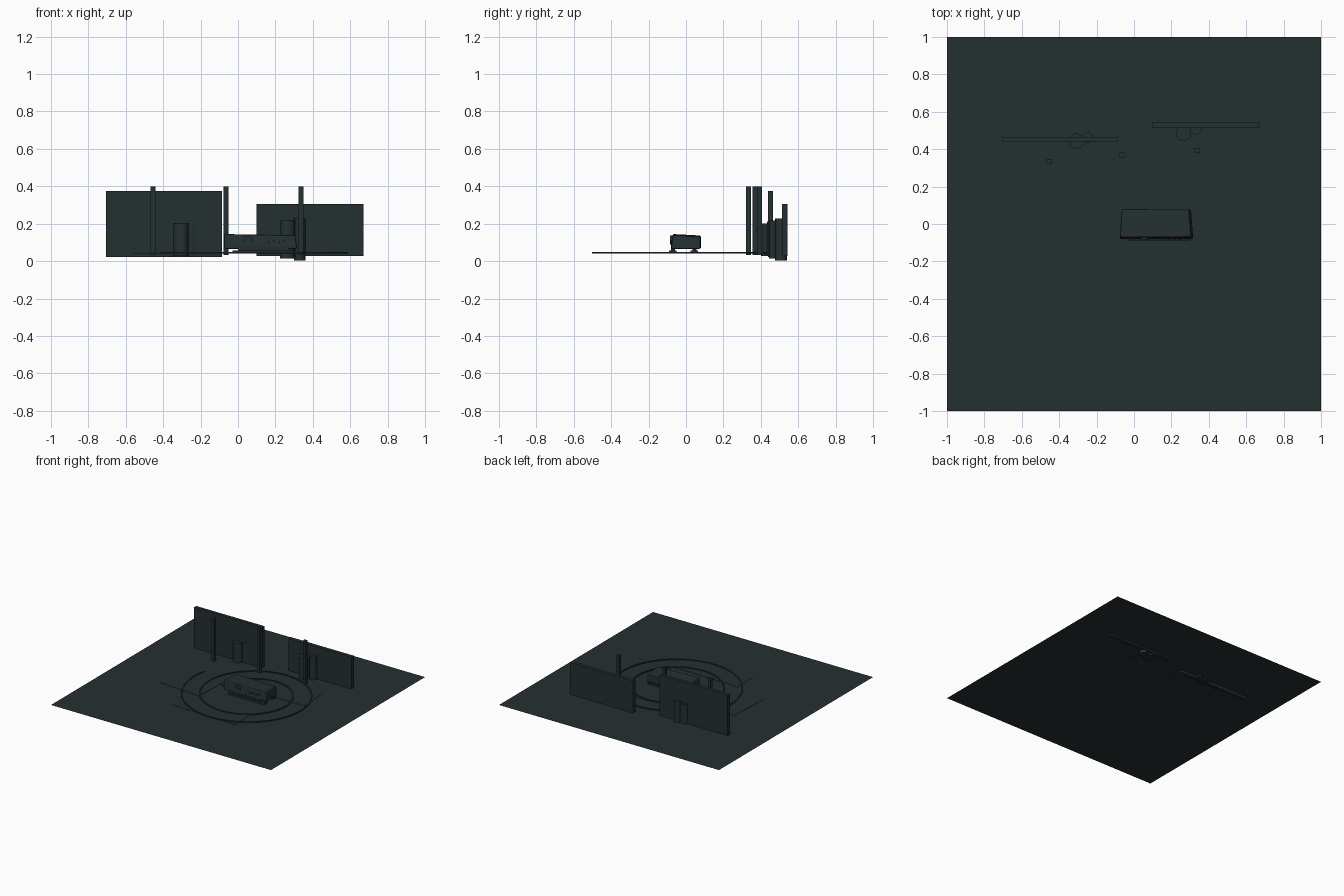
import bpy, bmesh, math
from mathutils import Vector

if "Cube" in bpy.data.objects:
    bpy.data.objects.remove(bpy.data.objects["Cube"])

GROUND = 0.042
dark = bpy.data.materials.new("dark slate")
dark.use_nodes = True
colour = (0.0185, 0.029, 0.030, 1)
dark.diffuse_color = colour
dark.node_tree.nodes["Principled BSDF"].inputs["Base Color"].default_value = colour


def add(name, bm):
    mesh = bpy.data.meshes.new(name)
    bmesh.ops.recalc_face_normals(bm, faces=bm.faces)
    bm.to_mesh(mesh)
    bm.free()
    mesh.materials.append(dark)
    obj = bpy.data.objects.new(name, mesh)
    bpy.context.collection.objects.link(obj)
    return obj


def box(name, low, high):
    low, high = Vector(low), Vector(high)
    bm = bmesh.new()
    bmesh.ops.create_cube(bm, size=1)
    for v in bm.verts:
        v.co = (low + high) / 2 + v.co * (high - low)
    return add(name, bm)


def cylinder(name, x, y, radius, low, high, sides=20):
    bm = bmesh.new()
    bmesh.ops.create_cone(bm, cap_ends=True, segments=sides, radius1=radius,
                          radius2=radius, depth=high - low)
    bmesh.ops.translate(bm, verts=bm.verts, vec=(x, y, (low + high) / 2))
    for f in bm.faces:
        f.smooth = len(f.verts) == 4
    for e in bm.edges:
        e.smooth = all(f.smooth for f in e.link_faces)
    return add(name, bm)


def slab(name, corners, low, high):
    """Flat plate with the given plan outline."""
    bm = bmesh.new()
    face = bm.faces.new([bm.verts.new((x, y, low)) for x, y in corners])
    top = bmesh.ops.extrude_face_region(bm, geom=[face])["geom"]
    verts = [g for g in top if isinstance(g, bmesh.types.BMVert)]
    bmesh.ops.translate(bm, verts=verts, vec=(0, 0, high - low))
    return add(name, bm)


# Ground sheet
bm = bmesh.new()
bmesh.ops.create_grid(bm, x_segments=8, y_segments=8, size=1)
bmesh.ops.translate(bm, verts=bm.verts, vec=(0, 0, GROUND))
add("ground", bm)

# Thin paving plates lying on the ground
slab("paving_left", [(-0.56, -0.21), (-0.19, -0.24), (-0.17, 0.12), (-0.545, 0.145)],
     GROUND, GROUND + 0.002)
slab("paving_back", [(0.07, 0.05), (0.56, 0.07), (0.54, 0.315), (0.06, 0.295)],
     GROUND, GROUND + 0.002)
slab("paving_front", [(-0.27, -0.48), (0.32, -0.5), (0.32, -0.29), (-0.28, -0.28)],
     GROUND, GROUND + 0.002)

# Broken walls, round stubs and square posts
box("wall_right", (-0.705, 0.438, 0.022), (-0.085, 0.465, 0.375))
box("wall_left", (0.10, 0.513, 0.028), (0.672, 0.543, 0.305))
for i, (x, y, r, low, high) in enumerate([
        (-0.305, 0.443, 0.041, 0.028, 0.202), (-0.25, 0.463, 0.03, 0.03, 0.212),
        (0.265, 0.485, 0.041, 0.014, 0.217), (0.33, 0.508, 0.031, 0.004, 0.228)]):
    cylinder(f"stub_{i + 1}", x, y, r, low, high)
for i, (x, y) in enumerate([(-0.455, 0.335), (-0.065, 0.368), (0.336, 0.393)]):
    box(f"post_{i + 1}", (x - 0.013, y - 0.013, 0.032), (x + 0.013, y + 0.013, 0.398))

# Spiral track on the ground
bm = bmesh.new()
previous = None
steps = 170
for i in range(steps + 1):
    angle = math.radians(166 + i * 734 / steps)
    radius = 0.532 - 0.137 * (angle - math.pi) / math.tau
    ring = []
    for dr, z in ((-0.005, GROUND), (0.005, GROUND), (0.005, 0.049), (-0.005, 0.049)):
        ring.append(bm.verts.new((0.12 + (radius + dr) * math.cos(angle),
                                  (radius + dr) * math.sin(angle), z)))
    if previous:
        for k in range(4):
            n = (k + 1) % 4
            bm.faces.new((previous[k], previous[n], ring[n], ring[k]))
    else:
        bm.faces.new(ring)
    previous = ring
bm.faces.new(previous)
add("spiral_track", bm)

# Tilted long body in the middle
hull = slab("hull", [(-0.075, -0.082), (0.318, -0.08), (0.306, 0.077), (-0.066, 0.08)],
            0.066, 0.145)
for v in hull.data.vertices:
    if v.co.z > 0.1:
        v.co.z -= 0.008 * (v.co.y > 0) + 0.006 * (v.co.x > 0.1)
        v.co.y += 0.01 * (v.co.y < 0)
        v.co.x -= 0.012 * (v.co.x > 0.1)
bevel = hull.modifiers.new("Bevel", "BEVEL")
bevel.width = 0.008
bevel.segments = 2

# Skids under the body
for side, y in (("front", -0.07), ("back", 0.045)):
    box(f"skid_{side}", (-0.03, y - 0.02, GROUND), (0.30, y + 0.02, 0.058))
    box(f"skid_{side}_riser", (0.0, y - 0.01, 0.055), (0.27, y + 0.01, 0.07))

# Hexagonal port and small rivets on the front face
def stud(name, x, z, radius, sides):
    obj = cylinder(name, 0, 0, radius, -0.008, 0.008, sides)
    obj.rotation_euler.x = math.pi / 2
    obj.location = (x, -0.077, z)

stud("front_port", 0.055, 0.113, 0.024, 6)
for i in range(4):
    stud(f"rivet_{i + 1}", 0.165 + 0.027 * i, 0.10 + 0.008 * (i % 2), 0.005, 8)
